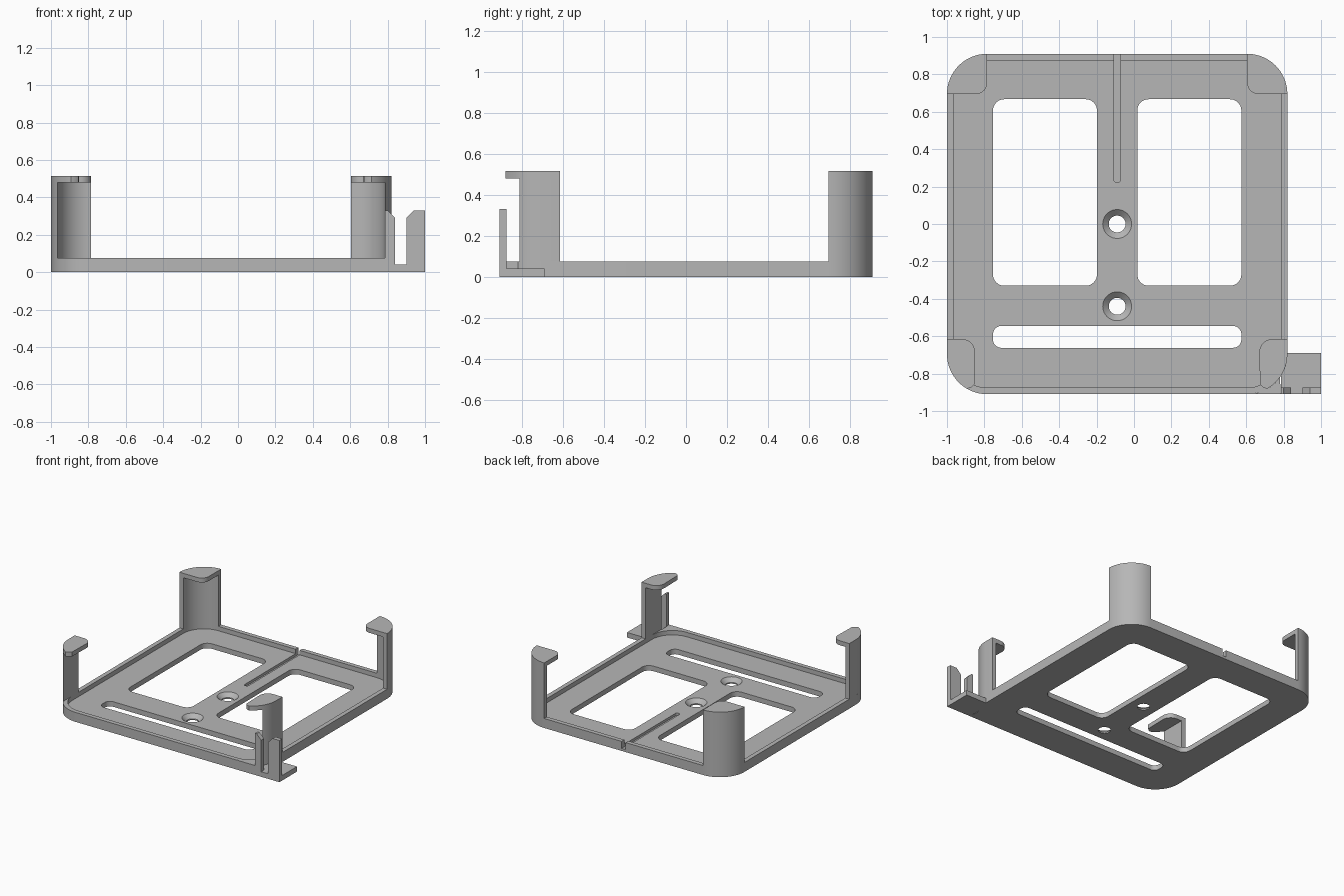
import bpy
import bmesh
from math import cos, sin, radians

cube = bpy.data.objects.get("Cube")
if cube:
    bpy.data.objects.remove(cube, do_unlink=True)

CX = -0.09                    # the tray is mirrored about this x
HALF, R = 0.91, 0.215         # half width and corner radius
WALL, FLOOR, RIM = 0.035, 0.04, 0.075
CAP_Z, TOP = 0.48, 0.515
C = HALF - R                  # corner arc centre

grey = bpy.data.materials.new("light_grey")
grey.use_nodes = True
grey.diffuse_color = (0.47, 0.47, 0.47, 1)
grey.node_tree.nodes["Principled BSDF"].inputs["Base Color"].default_value = (0.47, 0.47, 0.47, 1)


def arc(cx, cy, r, a, b, n=16):
    steps = [radians(a + (b - a) * i / n) for i in range(n + 1)]
    return [(cx + r * cos(t), cy + r * sin(t)) for t in steps]


def rounded(x0, x1, y0, y1, r, n=16):
    return (arc(x1 - r, y1 - r, r, 0, 90, n) + arc(x0 + r, y1 - r, r, 90, 180, n)
            + arc(x0 + r, y0 + r, r, 180, 270, n) + arc(x1 - r, y0 + r, r, 270, 360, n))


def finish(name, bm):
    bmesh.ops.remove_doubles(bm, verts=bm.verts, dist=1e-5)
    bmesh.ops.recalc_face_normals(bm, faces=bm.faces)
    mesh = bpy.data.meshes.new(name)
    bm.to_mesh(mesh)
    bm.free()
    mesh.materials.append(grey)
    ob = bpy.data.objects.new(name, mesh)
    bpy.context.collection.objects.link(ob)
    return ob


def prism(name, outline, z0, z1, side=1, upright=False):
    """Extrude an outline upwards, or along y when upright."""
    bm = bmesh.new()
    place = (lambda p, d: (p[0], d, p[1])) if upright else (lambda p, d: (CX + side * p[0], p[1], d))
    low = [bm.verts.new(place(p, z0)) for p in outline]
    high = [bm.verts.new(place(p, z1)) for p in outline]
    bm.faces.new(low)
    bm.faces.new(high)
    for i in range(len(low)):
        j = (i + 1) % len(low)
        bm.faces.new((low[i], low[j], high[j], high[i]))
    return finish(name, bm)


def cone(name, y, r0, r1, z0, z1):
    bm = bmesh.new()
    rings = [[bm.verts.new((x, v, z)) for x, v in arc(CX, y, r, 0, 360, 40)[:-1]]
             for r, z in ((r0, z0), (r1, z1))]
    for ring in rings:
        bm.faces.new(ring)
    for i in range(40):
        j = (i + 1) % 40
        bm.faces.new((rings[0][i], rings[0][j], rings[1][j], rings[1][i]))
    return finish(name, bm)


# Tray body and the shapes cut from it
tray = prism("tray", rounded(-HALF, HALF, -HALF, HALF, R), 0, RIM)
inner = HALF - WALL
cutters = [prism("pocket_cutter", rounded(-inner, inner, -inner, inner, R - WALL), FLOOR, 0.2)]
for side in (-1, 1):
    cutters.append(prism("window_cutter", rounded(0.108, 0.664, -0.33, 0.667, 0.06, 8), -0.1, 0.2, side))
cutters.append(prism("slot_cutter", rounded(-0.664, 0.664, -0.662, -0.545, 0.045, 8), -0.1, 0.2))
cutters.append(prism("groove_cutter", rounded(-0.017, 0.017, 0.223, 1.0, 0.012, 4), 0.02, 0.2))
for y in (0.0, -0.44):
    cutters.append(cone("hole_cutter", y, 0.045, 0.045, -0.1, 0.1))
    cutters.append(cone("countersink_cutter", y, 0.045, 0.088, 0.01, 0.05))

for cutter in cutters:
    cutter.hide_render = True
    mod = tray.modifiers.new(cutter.name, "BOOLEAN")
    mod.operation = "DIFFERENCE"
    mod.solver = "EXACT"
    mod.object = cutter
bpy.context.view_layer.update()
cut_mesh = bpy.data.meshes.new_from_object(tray.evaluated_get(bpy.context.evaluated_depsgraph_get()))
tray.modifiers.clear()
tray.data = cut_mesh
for cutter in cutters:
    bpy.data.objects.remove(cutter, do_unlink=True)
parts = [tray]

# Corner posts with overhanging caps
back_post = arc(-C, C, R, 180, 90) + arc(-C, C, R - WALL, 90, 180)
back_cap = arc(-C, C, R, 180, 90) + arc(-C - 0.06, C + 0.06, 0.06, 0, -90, 8)
FRONT_END = -0.615
front_post = [(-HALF, FRONT_END)] + arc(-C, -C, R, 180, 213.1, 8) + [(-inner, FRONT_END)]
front_cap = ([(-HALF, FRONT_END)] + arc(-C, -C, R, 180, 240)
             + [(-0.78, -0.873), (-0.764, -0.858)] + arc(-0.83, FRONT_END - 0.07, 0.07, 0, 90, 8))
for side, word in ((1, "right"), (-1, "left")):
    parts += [
        prism("back_post_" + word, back_post, RIM, CAP_Z, side),
        prism("back_cap_" + word, back_cap, CAP_Z, TOP, side),
        prism("front_post_" + word, front_post, RIM, CAP_Z, side),
        prism("front_cap_" + word, front_cap, CAP_Z, TOP, side),
    ]

# Cable clip beside the front corner
parts.append(prism("clip_corner", arc(C, -C, R, 270, 324.5) + [(inner, -HALF)], 0, RIM))
parts.append(prism("clip_base", [(inner, -HALF), (1 - CX, -HALF), (1 - CX, -0.69), (inner, -0.69)], 0, FLOOR))
inner_prong = [(0.785, FLOOR), (0.84, FLOOR), (0.84, 0.29), (0.8, 0.33), (0.785, 0.33)]
outer_prong = [(0.9, FLOOR), (1.0, FLOOR), (1.0, 0.33), (0.94, 0.33), (0.9, 0.29)]
parts.append(prism("clip_inner_prong", inner_prong, -HALF, -inner, upright=True))
parts.append(prism("clip_outer_prong", outer_prong, -HALF, -inner, upright=True))

# Smooth the rounded walls, keep edges crisp
bpy.ops.object.select_all(action="DESELECT")
for ob in parts:
    ob.select_set(True)
bpy.context.view_layer.objects.active = tray
bpy.ops.object.shade_smooth_by_angle(angle=radians(30))
